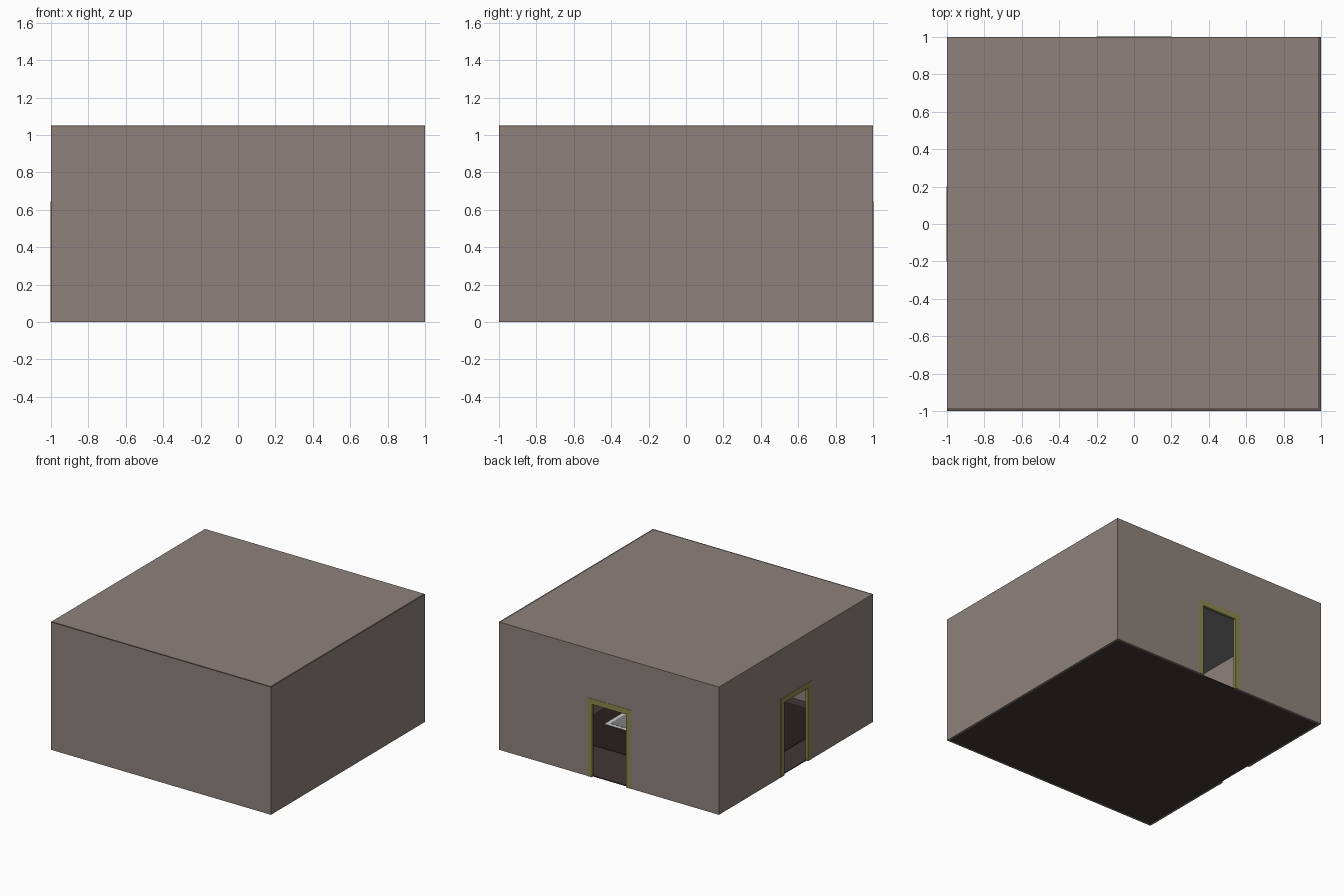
import bpy, bmesh, math
from mathutils import Matrix, Vector

if "Cube" in bpy.data.objects:
    bpy.data.objects.remove(bpy.data.objects["Cube"])

H, T = 1.05, 0.015          # room height, wall thickness
DW, DH, F = 0.155, 0.60, 0.045   # door half-width, door height, frame width


def material(name, rgb):
    m = bpy.data.materials.new(name)
    m.diffuse_color = (*rgb, 1)
    m.use_nodes = True
    m.node_tree.nodes["Principled BSDF"].inputs["Base Color"].default_value = m.diffuse_color
    return m


WALL = material("wall_brown", (0.27, 0.225, 0.20))
EDGE = material("wall_edge", (0.11, 0.085, 0.08))
FLOOR = material("floor_brown", (0.055, 0.04, 0.036))
DARK = material("dark_brown", (0.022, 0.014, 0.012))
OLIVE = material("olive", (0.26, 0.25, 0.075))
GREY = material("grey", (0.22, 0.22, 0.22))
WHITE = material("white", (0.7, 0.7, 0.7))


def finish(bm, name, mat):
    bmesh.ops.recalc_face_normals(bm, faces=bm.faces)
    me = bpy.data.meshes.new(name)
    bm.to_mesh(me)
    bm.free()
    ob = bpy.data.objects.new(name, me)
    me.materials.append(mat)
    bpy.context.collection.objects.link(ob)
    return ob


def box(name, lo, hi, mat):
    lo, hi = Vector(lo), Vector(hi)
    bm = bmesh.new()
    bmesh.ops.create_cube(bm, size=1, matrix=Matrix.Translation((lo + hi) / 2)
                          @ Matrix.Diagonal((*(hi - lo), 1)))
    return finish(bm, name, mat)


def panel(name, outline, y0, y1, angle, mat):
    """Extrude an x-z outline from y0 to y1, then turn it about z."""
    bm = bmesh.new()
    face = bm.faces.new([bm.verts.new((x, y0, z)) for x, z in outline])
    new = bmesh.ops.extrude_face_region(bm, geom=[face])["geom"]
    bmesh.ops.translate(bm, vec=(0, y1 - y0, 0),
                        verts=[v for v in new if isinstance(v, bmesh.types.BMVert)])
    bmesh.ops.rotate(bm, verts=bm.verts, matrix=Matrix.Rotation(angle, 3, 'Z'))
    return finish(bm, name, mat)


def portal(w_out, h_out, w_in, h_in):
    """Upside-down U outline."""
    return [(-w_out, 0), (-w_out, h_out), (w_out, h_out), (w_out, 0),
            (w_in, 0), (w_in, h_in), (-w_in, h_in), (-w_in, 0)]


# floor slab, ceiling and roof
box("floor", (-1 + T, -1 + T, 0), (1 - T, 1 - T, 0.008), FLOOR)
box("ceiling", (-1 + T, -1 + T, H - T - 0.004), (1 - T, 1 - T, H - T), GREY)
box("roof", (-1, -1 + T, H - T), (1 - T, 1, H), WALL)

# plain front and right walls, with darker top edges
box("front_wall", (-1, -1, 0), (1, -1 + T, H - 0.004), WALL)
box("right_wall", (1 - T, -1 + T, 0), (1, 1, H - 0.004), WALL)
box("front_wall_cap", (-1, -1, H - 0.004), (1, -1 + T, H), EDGE)
box("right_wall_cap", (1 - T, -1 + T, H - 0.004), (1, 1, H), EDGE)

# back and left walls, each with a framed doorway
for side, angle, half in (("back", 0, 1 - T), ("left", math.pi / 2, 1 - T)):
    wall = portal(half, H - T, DW + F / 2, DH + F / 2)
    panel(side + "_wall", wall, 1 - T, 1, angle, WALL)
    panel(side + "_door_frame", portal(DW + F, DH + F, DW, DH),
          1 - T - 0.005, 1.002, angle, OLIVE)
# corner posts closing the ends of the door walls
box("back_left_corner", (-1, 1 - T, 0), (-1 + T, 1, H - T), WALL)

# layered rug on the floor
box("rug", (-0.77, -0.9, 0.008), (0.77, 0.55, 0.011), DARK)
box("rug_border", (-0.25, -0.75, 0.011), (0.6, 0.2, 0.013), WHITE)
box("rug_centre", (-0.22, -0.72, 0.013), (0.57, 0.17, 0.015), GREY)
